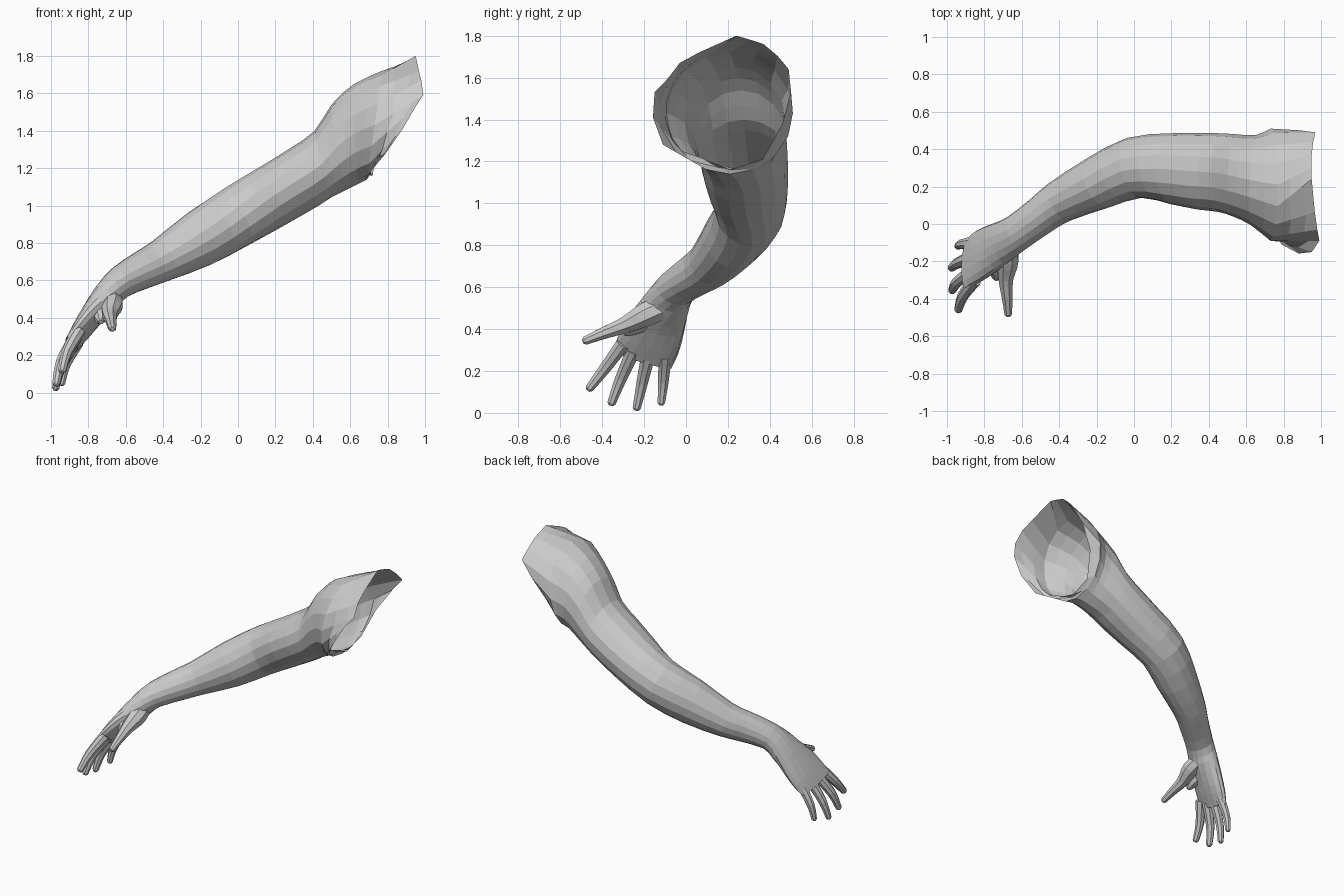
import bpy, bmesh
from math import sin, cos, pi, radians
from mathutils import Vector

if "Cube" in bpy.data.objects:
    bpy.data.objects.remove(bpy.data.objects["Cube"])

SIDES = 16


def catmull(keys, steps):
    """Smoothly interpolate a list of equal-length number tuples."""
    out = []
    for i in range(len(keys) - 1):
        p = [keys[max(0, min(len(keys) - 1, i + k))] for k in (-1, 0, 1, 2)]
        for s in range(steps):
            t = s / steps
            out.append([0.5 * (2 * b + (c - a) * t + (2 * a - 5 * b + 4 * c - d) * t * t
                               + (3 * b - a - 3 * c + d) * t ** 3)
                        for a, b, c, d in zip(*p)])
    out.append(list(keys[-1]))
    return out


def skin(name, rings, cap_start=False, cap_end=False):
    """Join rings of points with quads and make an object."""
    bm = bmesh.new()
    vr = [[bm.verts.new(p) for p in r] for r in rings]
    n = len(rings[0])
    for a, b in zip(vr, vr[1:]):
        for i in range(n):
            j = (i + 1) % n
            bm.faces.new((a[i], a[j], b[j], b[i]))
    if cap_start:
        bm.faces.new(vr[0][::-1])
    if cap_end:
        bm.faces.new(vr[-1])
    bmesh.ops.recalc_face_normals(bm, faces=bm.faces)
    # orient outward: the first quad should face away from its ring centre
    bm.faces.ensure_lookup_table()
    f = bm.faces[0]
    centre = sum((Vector(p) for p in rings[0]), Vector()) / n
    if f.normal.dot(f.calc_center_median() - centre) < 0:
        bmesh.ops.reverse_faces(bm, faces=bm.faces)
    me = bpy.data.meshes.new(name)
    bm.to_mesh(me)
    bm.free()
    ob = bpy.data.objects.new(name, me)
    bpy.context.collection.objects.link(ob)
    return ob


def arm_ring(s):
    """Elliptical section: centre, up vector (r, uz), half width, yaw, side tilt."""
    cx, cy, cz, r, uz, h, yaw, tilt = s
    a = radians(yaw)
    up = Vector((r * cos(a), r * sin(a), uz))
    side = Vector((-sin(a), cos(a), -tilt)) * h
    c = Vector((cx, cy, cz))
    return [c + side * cos(2 * pi * i / SIDES) + up * sin(2 * pi * i / SIDES)
            for i in range(SIDES)]


# Arm sections from the knuckles up to the shoulder
stations = [
    (-.892, -.21, .255, -.030, .014, .140, -3, .30),
    (-.84, -.178, .33, -.042, .026, .143, 0, .30),
    (-.78, -.145, .415, -.050, .040, .135, 3, .25),
    (-.705, -.10, .51, -.052, .062, .115, 12, .15),
    (-.63, -.05, .59, -.040, .078, .100, 25, .05),
    (-.50, .045, .66, -.040, .096, .104, 30, 0),
    (-.40, .117, .71, -.045, .108, .115, 30, 0),
    (-.20, .215, .825, -.060, .142, .143, 28, 0),
    (0, .30, .945, -.070, .150, .165, 14, 0),
    (.20, .295, 1.06, -.080, .148, .190, 0, 0),
    (.35, .282, 1.15, -.082, .150, .205, -2, 0),
    (.455, .275, 1.222, -.045, .178, .210, -2, 0),
    (.54, .26, 1.312, -.040, .228, .220, -3, 0),
    (.635, .235, 1.385, -.015, .265, .240, -3, 0),
    (.73, .21, 1.43, .040, .290, .300, 0, 0),
]
rings = [arm_ring(s) for s in catmull(stations, 2)]

# Torn open edge of the shoulder, starting at the back and going over the top
edge = [Vector(p) for p in (
    (.90, .50, 1.55), (.97, .49, 1.64), (.98, .44, 1.71), (.95, .37, 1.76),
    (.97, .31, 1.79), (.95, .24, 1.80), (.99, .07, 1.73), (.98, -.03, 1.67),
    (1.02, -.09, 1.61), (.95, -.15, 1.53), (.90, -.175, 1.43), (.79, -.11, 1.28),
    (.68, .05, 1.23), (.72, .21, 1.16), (.73, .36, 1.21), (.78, .46, 1.38))]
last = rings[-1]
for t in (.35, .7):
    rings.append([a.lerp(b, t) for a, b in zip(last, edge)])
rings.append([a.lerp(b, 1 if i % 2 else .9) for i, (a, b) in enumerate(zip(last, edge))])
skin("arm_and_palm", rings, cap_start=True)


def finger(name, keys, sides=8):
    """Tapered round finger through (x, y, z, radius) keys with a blunt tip."""
    path = catmull(keys, 3)
    pts = [Vector(p[:3]) for p in path]
    rad = [p[3] for p in path]
    end = (pts[-1] - pts[-2]).normalized()
    pts.append(pts[-1] + end * rad[-1] * .6)
    rad.append(rad[-1] * .55)
    out = []
    for i, p in enumerate(pts):
        t = (pts[min(i + 1, len(pts) - 1)] - pts[max(i - 1, 0)]).normalized()
        u = t.cross(Vector((1, 0, 0))).normalized()
        v = t.cross(u)
        out.append([p + rad[i] * (u * cos(2 * pi * (k + .5) / sides)
                                  + v * sin(2 * pi * (k + .5) / sides))
                    for k in range(sides)])
    skin(name, out, True, True)


# Fingers and thumb
finger("thumb", [(-.69, -.10, .51, .060), (-.675, -.19, .47, .062),
                 (-.685, -.29, .42, .043), (-.678, -.39, .382, .031),
                 (-.672, -.48, .345, .022)])
finger("index_finger", [(-.85, -.30, .33, .036), (-.915, -.385, .215, .030),
                        (-.94, -.46, .118, .022)])
finger("middle_finger", [(-.865, -.25, .30, .037), (-.945, -.31, .165, .030),
                         (-.972, -.355, .048, .022)])
finger("ring_finger", [(-.872, -.18, .275, .036), (-.945, -.21, .14, .029),
                       (-.975, -.235, .024, .021)])
finger("little_finger", [(-.855, -.10, .27, .034), (-.92, -.108, .15, .027),
                         (-.942, -.118, .048, .019)])
# Web between thumb and palm
finger("thumb_web", [(-.75, -.16, .46, .050), (-.74, -.235, .415, .042),
                     (-.735, -.285, .385, .024)])
